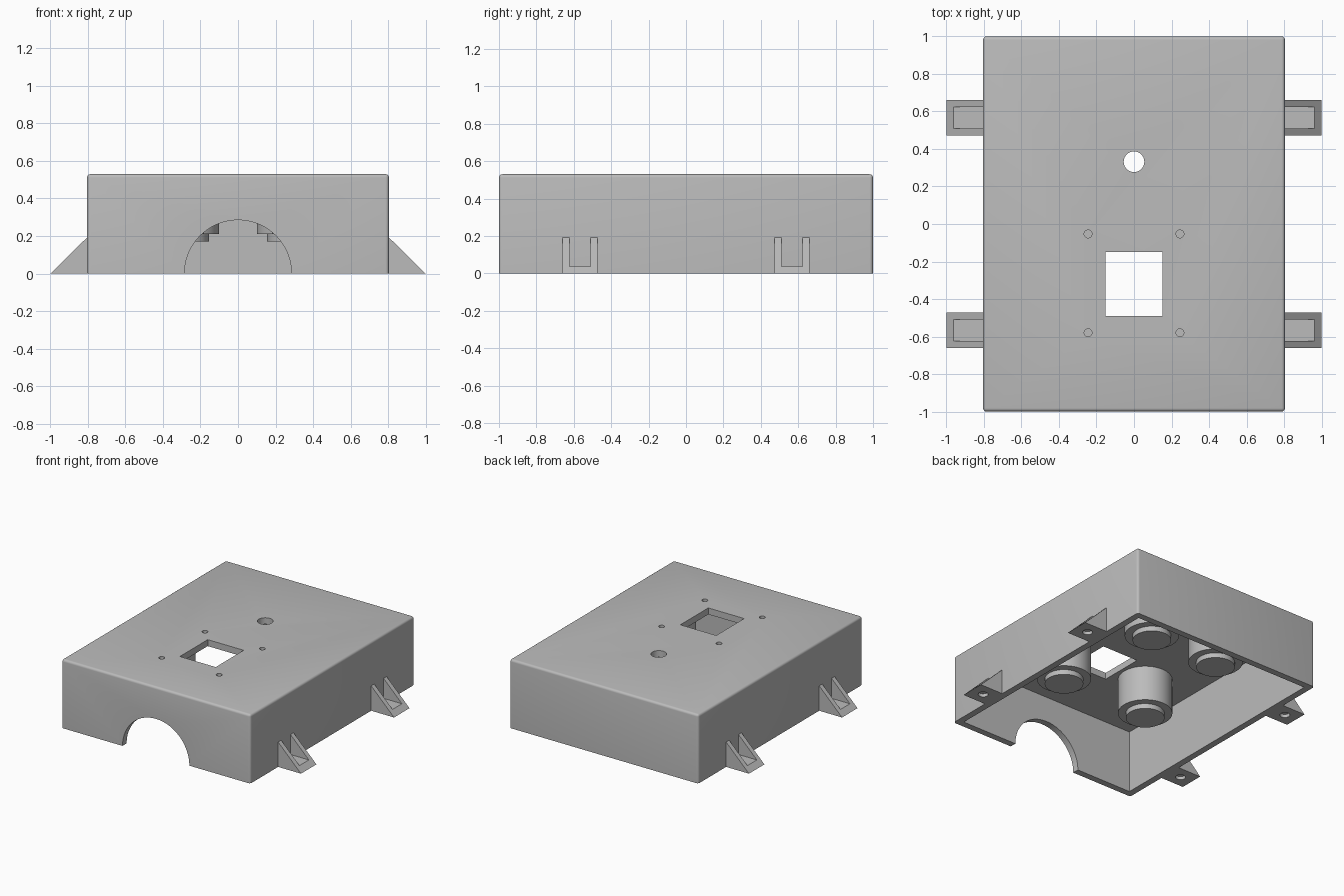
import bpy, bmesh, math
from mathutils import Matrix, Vector

if "Cube" in bpy.data.objects:
    bpy.data.objects.remove(bpy.data.objects["Cube"], do_unlink=True)

# One plain grey plastic
grey = bpy.data.materials.new("grey_plastic")
grey.use_nodes = True
grey.diffuse_color = (0.5, 0.5, 0.5, 1)
grey.node_tree.nodes["Principled BSDF"].inputs["Base Color"].default_value = (0.5, 0.5, 0.5, 1)


def finish(name, bm):
    bmesh.ops.recalc_face_normals(bm, faces=bm.faces)
    mesh = bpy.data.meshes.new(name)
    bm.to_mesh(mesh)
    bm.free()
    mesh.materials.append(grey)
    ob = bpy.data.objects.new(name, mesh)
    bpy.context.collection.objects.link(ob)
    return ob


def add_box(bm, lo, hi):
    lo, hi = Vector(lo), Vector(hi)
    m = Matrix.Translation((lo + hi) / 2) @ Matrix.Diagonal((*(hi - lo), 1))
    return bmesh.ops.create_cube(bm, size=1, matrix=m)["verts"]


def add_cyl(bm, x, y, z0, z1, r, n=48):
    bmesh.ops.create_cone(bm, cap_ends=True, segments=n, radius1=r, radius2=r,
                          depth=z1 - z0, matrix=Matrix.Translation((x, y, (z0 + z1) / 2)))


def select_only(ob):
    bpy.ops.object.select_all(action="DESELECT")
    ob.select_set(True)
    bpy.context.view_layer.objects.active = ob


def cut(ob, bm):
    """Subtract the solid in bm from ob."""
    cutter = finish("cutter", bm)
    cutter.hide_render = True
    mod = ob.modifiers.new("cut", "BOOLEAN")
    mod.operation, mod.solver, mod.object = "DIFFERENCE", "EXACT", cutter
    select_only(ob)
    bpy.ops.object.modifier_apply(modifier=mod.name)
    bpy.data.objects.remove(cutter, do_unlink=True)


def smooth(ob):
    select_only(ob)
    bpy.ops.object.shade_smooth_by_angle(angle=math.radians(35))


W, L, H, T = 0.805, 1.0, 0.53, 0.05

# Case: box with softened top and upright edges
bm = bmesh.new()
add_box(bm, (-W, -L, 0), (W, L, H))
edges = [e for e in bm.edges if max(v.co.z for v in e.verts) > 0.1]
bmesh.ops.bevel(bm, geom=edges, offset=0.018, segments=4, profile=0.5, affect="EDGES")
case = finish("case", bm)

# Hollow underside
bm = bmesh.new()
add_box(bm, (-W + T, -L + T, -0.1), (W - T, L - T, H - T))
cut(case, bm)

# Half-round opening in the front wall
bm = bmesh.new()
bmesh.ops.create_cone(bm, cap_ends=True, segments=96, radius1=0.285, radius2=0.285, depth=0.3,
                      matrix=Matrix.Translation((0, -L, 0)) @ Matrix.Rotation(math.pi / 2, 4, "X"))
cut(case, bm)

# Square window, round hole and four blind screw holes in the top
bm = bmesh.new()
add_box(bm, (-0.153, -0.49, 0.4), (0.153, -0.15, 0.6))
add_cyl(bm, 0, 0.332, 0.4, 0.6, 0.055)
for x in (-0.245, 0.245):
    for y in (-0.053, -0.58):
        add_cyl(bm, x, y, H - 0.03, 0.6, 0.021, 24)
cut(case, bm)
smooth(case)

# Stepped posts hanging from the ceiling
for row, px, py in (("front", 0.37, -0.32), ("back", 0.29, 0.54)):
    for side, s in (("left", 1), ("right", -1)):
        bm = bmesh.new()
        add_cyl(bm, s * px, py, 0.21, H - T + 0.01, 0.19, 64)
        add_cyl(bm, s * px, py, 0.172, 0.22, 0.135, 64)
        smooth(finish(f"{row}_{side}_post", bm))

# Mounting feet: wedge with a pocket between two gussets and a blind hole below
for row, fy in (("front", -0.567), ("back", 0.567)):
    for side, s in (("left", 1), ("right", -1)):
        bm = bmesh.new()
        profile = [(W - 0.01, 0), (1.0, 0), (W, 0.192), (W - 0.01, 0.192)]
        face = bm.faces.new([bm.verts.new((s * x, fy - 0.094, z)) for x, z in profile])
        ext = bmesh.ops.extrude_face_region(bm, geom=[face])["geom"]
        bmesh.ops.translate(bm, vec=(0, 0.188, 0),
                            verts=[v for v in ext if isinstance(v, bmesh.types.BMVert)])
        foot = finish(f"{row}_{side}_foot", bm)
        bm = bmesh.new()
        x0, x1 = sorted((s * (W - 0.05), s * 1.1))
        add_box(bm, (x0, fy - 0.057, 0.038), (x1, fy + 0.057, 0.3))
        add_cyl(bm, s * 0.9, fy, -0.1, 0.025, 0.035, 32)
        cut(foot, bm)
        smooth(foot)
